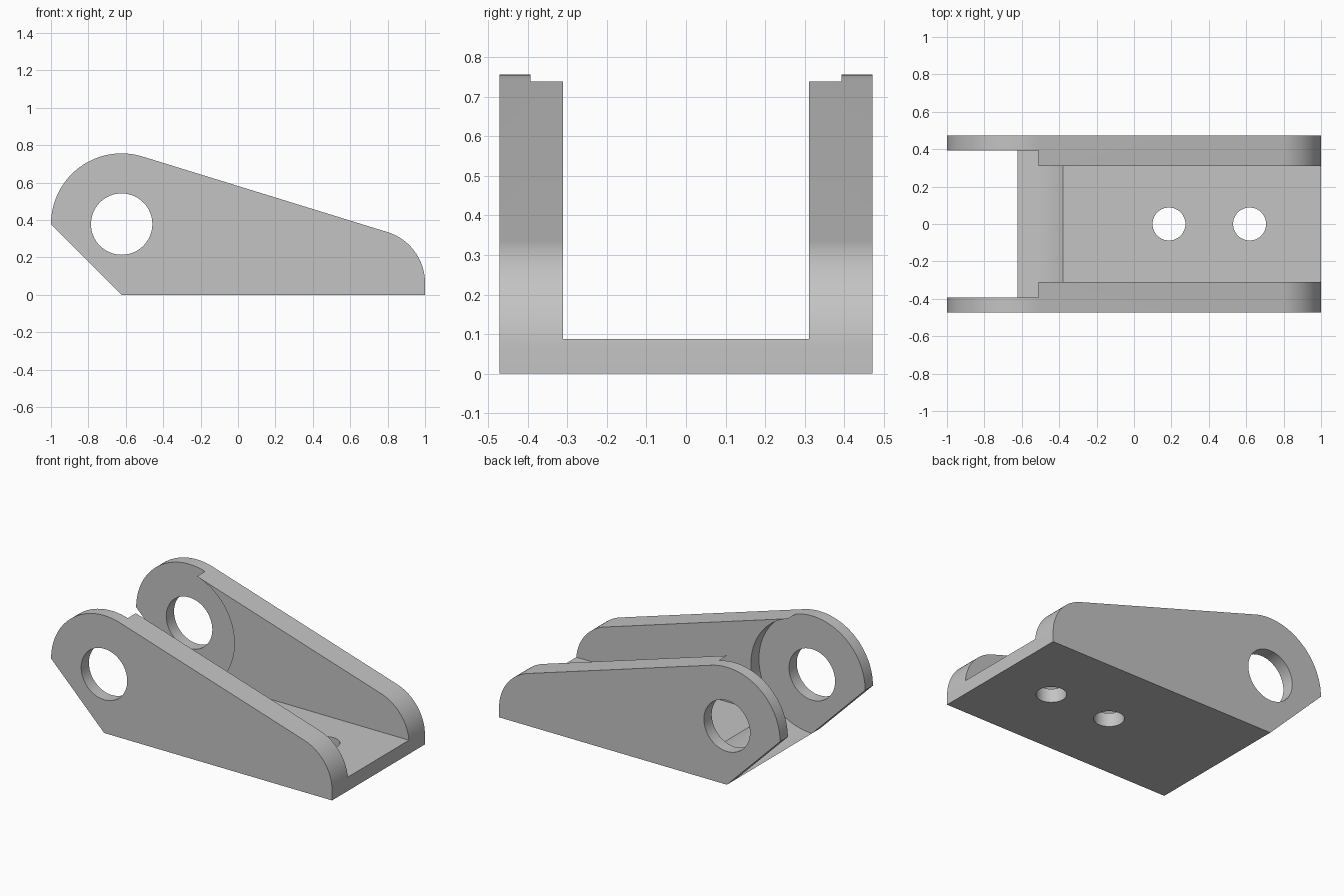
import bpy, bmesh, math
from mathutils import Vector

cube = bpy.data.objects.get("Cube")
if cube:
    bpy.data.objects.remove(cube, do_unlink=True)

R = 0.378                       # rounded ear radius
EAR = Vector((R - 1, R))        # pivot centre in x, z
HALF, STEP, INNER = 0.472, 0.393, 0.311
FLOOR = 0.088
TILT = math.radians(72.7)       # direction of the sloped top's normal
NOSE_R = 0.285
NOSE = Vector((1 - NOSE_R, 0.063))


def arc(centre, radius, start, end, steps):
    return [centre + radius * Vector((math.cos(a), math.sin(a)))
            for a in (start + (end - start) * i / steps for i in range(steps + 1))]


def prism(name, outline, low, high, axis="Y"):
    """Extrude an outline along y (outline in x, z) or z (outline in x, y)."""
    bm = bmesh.new()
    place = (lambda p, d: (p[0], d, p[1])) if axis == "Y" else (lambda p, d: (p[0], p[1], d))
    face = bm.faces.new([bm.verts.new(place(p, low)) for p in outline])
    moved = bmesh.ops.extrude_face_region(bm, geom=[face])["geom"]
    for v in moved:
        if isinstance(v, bmesh.types.BMVert):
            v.co["XYZ".index(axis)] = high
    bmesh.ops.recalc_face_normals(bm, faces=bm.faces)
    mesh = bpy.data.meshes.new(name)
    bm.to_mesh(mesh)
    bm.free()
    obj = bpy.data.objects.new(name, mesh)
    bpy.context.collection.objects.link(obj)
    return obj


def circle(centre, radius):
    return arc(Vector(centre), radius, 0, math.tau, 64)[:-1]


# Side outline: chamfered heel, rounded ear, sloped top, rounded nose
side = [Vector((EAR.x, 0)), Vector((1, 0))]
side += arc(NOSE, NOSE_R, 0, TILT, 20)
side += arc(EAR, R, TILT, math.pi, 32)
bracket = prism("clevis_bracket", side, -HALF, HALF)

# Round recess inside the ears, open towards the back
recess = arc(EAR, R, -math.pi / 2, TILT, 48)
recess += [EAR + 2 * R * Vector((math.cos(TILT), math.sin(TILT))),
           Vector((-1.3, 1.2)), Vector((-1.3, -0.3)), Vector((EAR.x, -0.3))]
channel = [(-1.5, FLOOR), (1.5, FLOOR), (1.5, 1.5), (-1.5, 1.5)]

cutters = [
    prism("channel_cutter", channel, -INNER, INNER),
    prism("recess_cutter", recess, -STEP, STEP),
    prism("pivot_hole_cutter", circle(EAR, 0.164), -1, 1),
]
for x in (0.187, 0.618):
    cutters.append(prism("bolt_hole_cutter", circle((x, 0), 0.088), -0.5, 0.5, "Z"))

# Cut, apply and drop the cutters
bpy.context.view_layer.objects.active = bracket
for cutter in cutters:
    cutter.hide_render = True
    mod = bracket.modifiers.new(cutter.name, "BOOLEAN")
    mod.operation = "DIFFERENCE"
    mod.solver = "EXACT"
    mod.object = cutter
    bpy.ops.object.modifier_apply(modifier=mod.name)
    bpy.data.objects.remove(cutter, do_unlink=True)

# Plain grey metal
grey = bpy.data.materials.new("grey_metal")
grey.use_nodes = True
colour = (0.55, 0.55, 0.55, 1)
grey.diffuse_color = colour
grey.node_tree.nodes["Principled BSDF"].inputs["Base Color"].default_value = colour
bracket.data.materials.clear()
bracket.data.materials.append(grey)

for obj in bpy.context.selected_objects:
    obj.select_set(False)
bracket.select_set(True)
bpy.ops.object.shade_smooth_by_angle(angle=math.radians(25))
